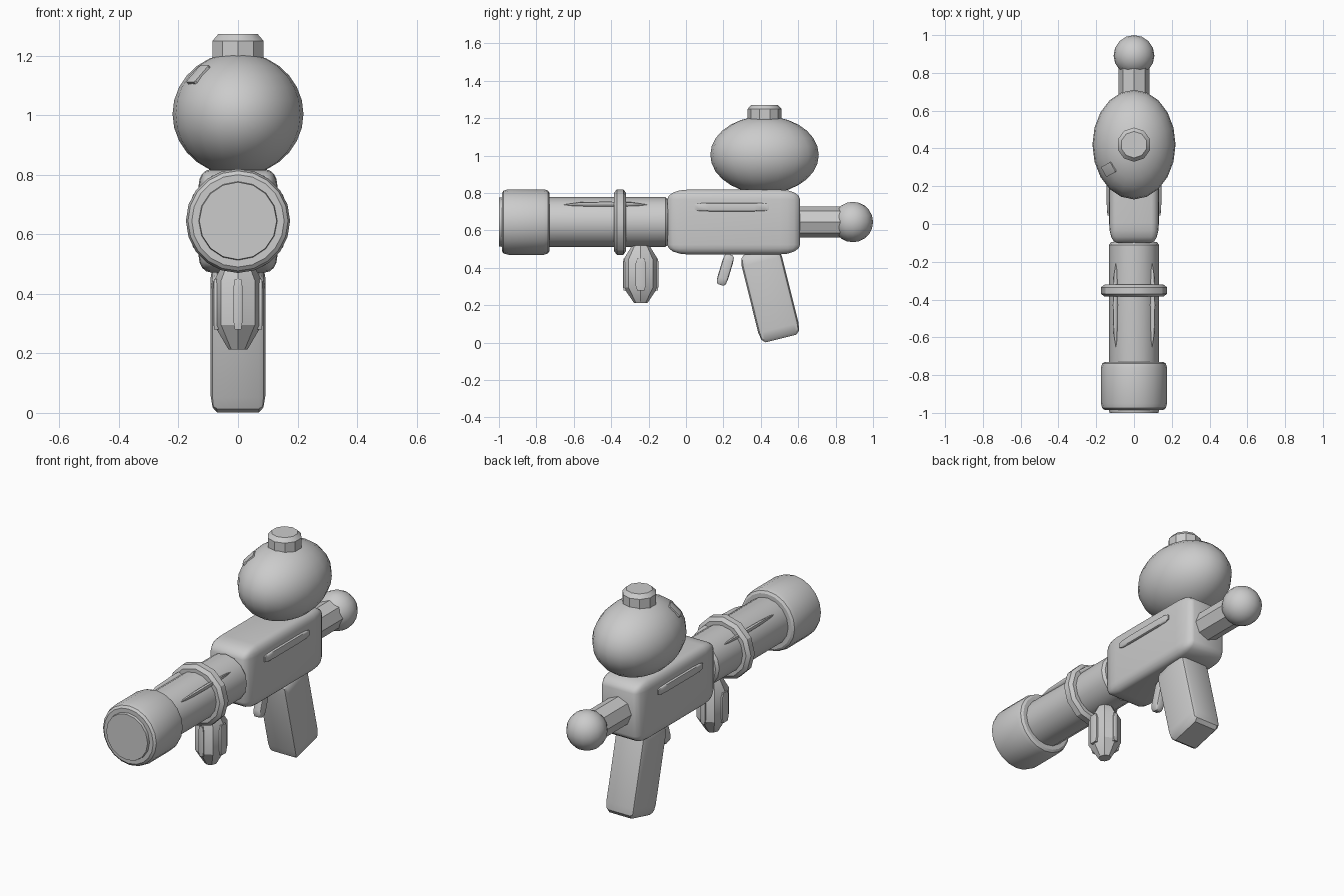
import bpy, bmesh, math
from mathutils import Vector, Matrix

if "Cube" in bpy.data.objects:
    bpy.data.objects.remove(bpy.data.objects["Cube"])

AXIS_Z = 0.645  # height of the barrel axis


def finish(bm, name, matrix=Matrix(), angle=30):
    bm.transform(matrix)
    bmesh.ops.recalc_face_normals(bm, faces=bm.faces)
    mesh = bpy.data.meshes.new(name)
    bm.to_mesh(mesh)
    bm.free()
    ob = bpy.data.objects.new(name, mesh)
    bpy.context.collection.objects.link(ob)
    bpy.ops.object.select_all(action='DESELECT')
    ob.select_set(True)
    bpy.context.view_layer.objects.active = ob
    bpy.ops.object.shade_smooth_by_angle(angle=math.radians(angle))
    return ob


def lathe(name, profile, n, matrix=Matrix(), turn=0.0):
    """Capped solid of revolution about local z from (radius, height) pairs."""
    bm = bmesh.new()
    rings = [[bm.verts.new((r * math.cos(turn + math.tau * i / n),
                            r * math.sin(turn + math.tau * i / n), h))
              for i in range(n)] for r, h in profile]
    for a, b in zip(rings, rings[1:]):
        for i in range(n):
            j = (i + 1) % n
            bm.faces.new((a[i], a[j], b[j], b[i]))
    bm.faces.new(rings[0][::-1])
    bm.faces.new(rings[-1])
    return finish(bm, name, matrix)


def block(name, loc, size, bevel=0.15, segments=1, rot=Matrix()):
    """Bevelled unit cube stretched to size, so bevels stretch too."""
    bm = bmesh.new()
    bmesh.ops.create_cube(bm, size=1)
    bmesh.ops.bevel(bm, geom=bm.edges[:], offset=bevel, segments=segments,
                    profile=0.5, affect='EDGES')
    m = Matrix.Translation(loc) @ rot @ Matrix.Diagonal((*size, 1))
    return finish(bm, name, m, 35)


def ball(name, loc, radii, u=20, v=12, rot=Matrix()):
    bm = bmesh.new()
    bmesh.ops.create_uvsphere(bm, u_segments=u, v_segments=v, radius=1)
    m = Matrix.Translation(loc) @ rot @ Matrix.Diagonal((*radii, 1))
    return finish(bm, name, m, 40)


def tilt(deg, axis='X'):
    return Matrix.Rotation(math.radians(deg), 4, axis)


# local z becomes world y, on the barrel axis
along = Matrix.Translation((0, 0, AXIS_Z)) @ tilt(-90)

# barrel, muzzle and clamp ring
lathe("barrel", [(0.130, -1.0), (0.133, -0.98), (0.133, -0.11), (0.12, -0.095)], 16, along)
lathe("muzzle", [(0.155, -0.985), (0.168, -0.975), (0.175, -0.95),
                 (0.175, -0.76), (0.168, -0.738), (0.155, -0.73)], 20, along)
lathe("clamp_ring", [(0.13, -0.385), (0.155, -0.385), (0.175, -0.37),
                     (0.175, -0.335), (0.155, -0.32), (0.13, -0.32)], 12, along)

# receiver, with side rails and barrel vents
block("receiver", (0, 0.255, AXIS_Z), (0.264, 0.71, 0.346), 0.15, 4)
for side, s in (("left", -1), ("right", 1)):
    block(side + "_rail", (s * 0.13, 0.245, 0.725), (0.03, 0.4, 0.045), 0.2, 2)
    ball(side + "_vent", (s * 0.096, -0.43, 0.738), (0.02, 0.225, 0.012), 8, 6,
         tilt(s * -44, 'Y'))

# rear plunger
lathe("plunger_rod", [(0.083, 0.58), (0.083, 0.88)], 8, along)
ball("plunger_knob", (0, 0.892, AXIS_Z), (0.108, 0.108, 0.108), 16, 10)

# grip and trigger
block("grip", (0, 0.45, 0.256), (0.184, 0.222, 0.482), 0.12, 2, tilt(14))
block("trigger", (0, 0.21, 0.39), (0.05, 0.058, 0.17), 0.22, 2, tilt(-17))

# foregrip with four raised ribs
lathe("foregrip", [(0.4, 0.213), (1, 0.295), (1, 0.445), (0.5, 0.52)], 8,
      Matrix.Translation((0, -0.242, 0)) @ Matrix.Diagonal((0.08, 0.092, 1, 1)))
for s, side in ((-1, "a"), (1, "b")):
    block("foregrip_end_rib_" + side, (0, -0.242 + s * 0.085, 0.365), (0.03, 0.02, 0.17), 0.15)
    block("foregrip_side_rib_" + side, (s * 0.073, -0.242, 0.365), (0.02, 0.055, 0.17), 0.15)

# tank, filler cap and small patch on its front left
ball("tank", (0, 0.42, 1.004), (0.22, 0.29, 0.207), 20, 14)
lathe("tank_cap", [(0.09, 1.18), (0.09, 1.25), (0.07, 1.272)], 10,
      Matrix.Translation((0, 0.42, 0)), math.pi / 10)
normal = Vector((-0.135 / 0.22 ** 2, -0.13 / 0.29 ** 2, 0.134 / 0.207 ** 2))
block("tank_patch", (-0.133, 0.29, 1.136), (0.06, 0.08, 0.014), 0.08, 1,
      normal.to_track_quat('Z', 'Y').to_matrix().to_4x4())
